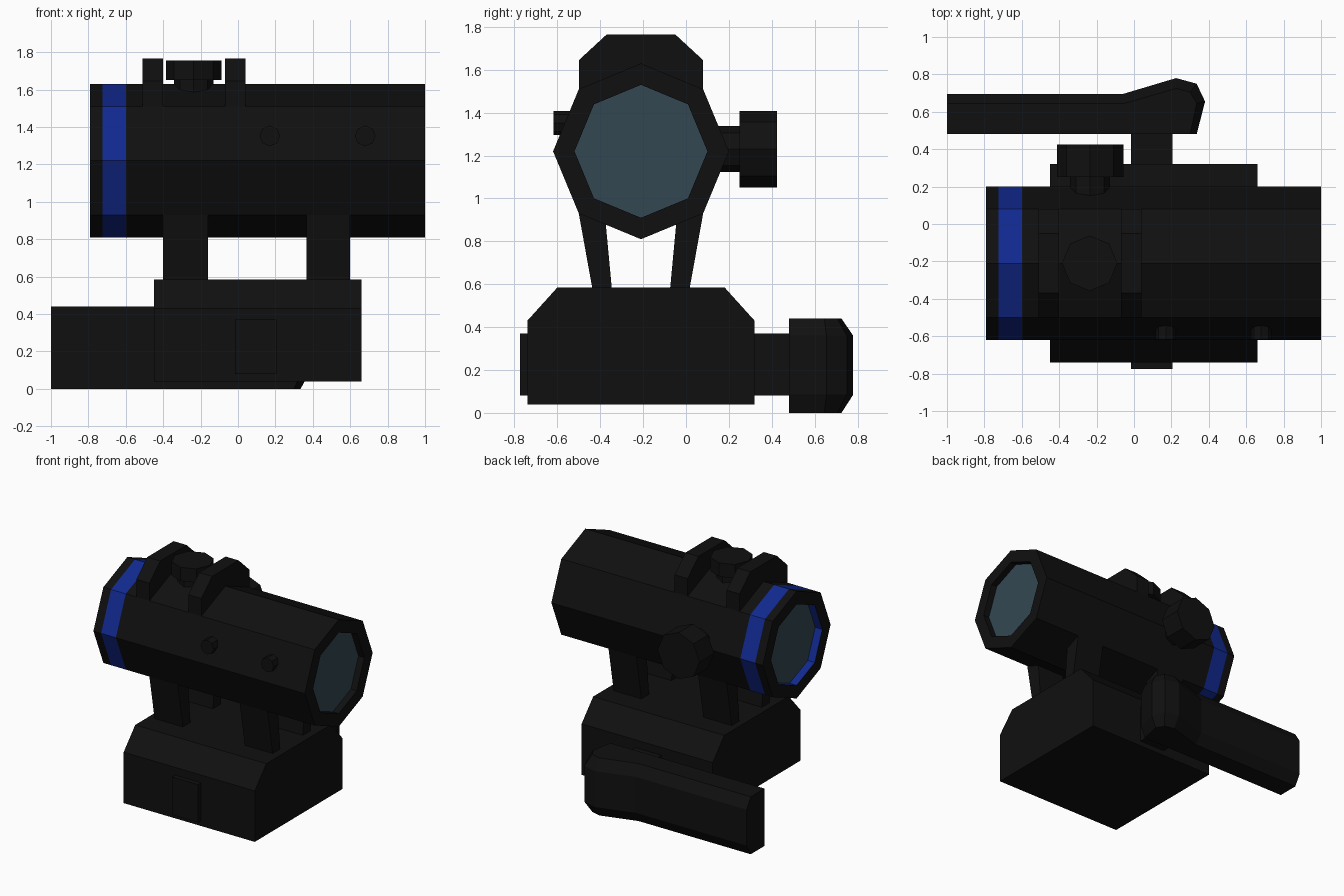
import bpy, bmesh
from math import cos, sin, tau

cube = bpy.data.objects.get("Cube")
if cube:
    bpy.data.objects.remove(cube, do_unlink=True)


def material(name, rgb):
    m = bpy.data.materials.new(name)
    m.use_nodes = True
    m.diffuse_color = (*rgb, 1)
    bsdf = m.node_tree.nodes["Principled BSDF"]
    bsdf.inputs["Base Color"].default_value = (*rgb, 1)
    bsdf.inputs["Roughness"].default_value = 0.7
    return m


BLACK = material("matte black", (0.005, 0.005, 0.005))
BLUE = material("blue", (0.0055, 0.022, 0.27))
GLASS = material("lens glass", (0.033, 0.064, 0.086))
MID_Y, TUBE_Z, TUBE_R = -0.21, 1.22, 0.41


def loft(name, rings, bands=None, cap=0):
    """Bridge rings of points in order and cap both ends."""
    bm = bmesh.new()
    loops = [[bm.verts.new(p) for p in ring] for ring in rings]
    n = len(loops[0])
    for i, (a, b) in enumerate(zip(loops, loops[1:])):
        for k in range(n):
            j = (k + 1) % n
            f = bm.faces.new((a[k], a[j], b[j], b[k]))
            f.material_index = bands[i] if bands else 0
    for loop in (loops[0], loops[-1]):
        bm.faces.new(loop).material_index = cap
    bmesh.ops.recalc_face_normals(bm, faces=bm.faces)
    mesh = bpy.data.meshes.new(name)
    bm.to_mesh(mesh)
    bm.free()
    for m in (BLACK, BLUE, GLASS):
        mesh.materials.append(m)
    obj = bpy.data.objects.new(name, mesh)
    bpy.context.collection.objects.link(obj)
    return obj


def slab(name, profile, x0, x1):
    """Extrude a (y, z) profile along x."""
    return loft(name, [[(x, y, z) for y, z in profile] for x in (x0, x1)])


def octagon(r):
    return [(r * cos(k * tau / 8), r * sin(k * tau / 8)) for k in range(8)]


def turned(name, steps, place, **kw):
    """Eight-sided turned part from (distance, radius) steps."""
    return loft(name, [[place(d, u, v) for u, v in octagon(r)] for d, r in steps], **kw)


def mirrored(half):
    """Complete a (y, z) profile across the centre plane of the tube."""
    return half + [(2 * MID_Y - y, z) for y, z in reversed(half)]


# Sight tube with recessed lenses and a blue band
turned("sight_tube",
       [(-0.73, 0.31), (-0.79, 0.31), (-0.79, TUBE_R), (-0.725, TUBE_R),
        (-0.60, TUBE_R), (1.0, TUBE_R), (1.0, 0.31), (0.95, 0.31)],
       lambda d, u, v: (d, MID_Y + u, TUBE_Z + v),
       bands=[1, 0, 0, 1, 0, 0, 0], cap=2)

# Guard ribs on either side of the top knob
rib = mirrored([(-0.50, 1.48), (-0.50, 1.645), (-0.37, 1.765)])
for side, x in (("rear", -0.51), ("front", -0.07)):
    slab(side + "_guard_rib", rib, x, x + 0.11)

# Adjustment knobs
turned("top_knob", [(1.55, 0.105), (1.65, 0.105), (1.65, 0.148), (1.755, 0.148)],
       lambda d, u, v: (-0.237 + u, MID_Y + v, d))
turned("side_knob", [(0.0, 0.107), (0.25, 0.107), (0.25, 0.178), (0.425, 0.178)],
       lambda d, u, v: (-0.235 + u, d, 1.23 + v))

# Screw plugs on the front flank
for side, x in (("rear", 0.17), ("front", 0.68)):
    turned(side + "_plug", [(-0.50, 0.055), (-0.617, 0.055)],
           lambda d, u, v: (x + u, d, 1.352 + v))

# Four slanted legs
left_leg = [(-0.435, 0.57), (-0.50, 0.93), (-0.375, 0.89), (-0.345, 0.57)]
right_leg = [(2 * MID_Y - y, z) for y, z in left_leg]
for end, x0, x1 in (("rear", -0.40, -0.16), ("front", 0.365, 0.60)):
    slab(end + "_right_leg", left_leg, x0, x1)
    slab(end + "_left_leg", right_leg, x0, x1)

# Mount base and the clamp bolt through it
slab("mount_base", mirrored([(-0.74, 0.04), (-0.74, 0.43), (-0.60, 0.585)]), -0.45, 0.66)
slab("clamp_bolt", [(-0.775, 0.08), (-0.775, 0.37), (0.50, 0.37), (0.50, 0.08)], -0.015, 0.205)

# Clamp lever, bevelled along its outer edges
full = [(-1, 0.48), (-1, 0.695), (-0.06, 0.695), (0.225, 0.78),
        (0.335, 0.75), (0.38, 0.655), (0.335, 0.48)]
inset = [(-1, 0.48), (-1, 0.645), (-0.05, 0.645), (0.225, 0.725),
         (0.30, 0.705), (0.335, 0.645), (0.30, 0.48)]
loft("clamp_lever", [[(x, y, z) for x, y in outline] for outline, z in
                     ((inset, 0), (full, 0.085), (full, 0.36), (inset, 0.44))])
